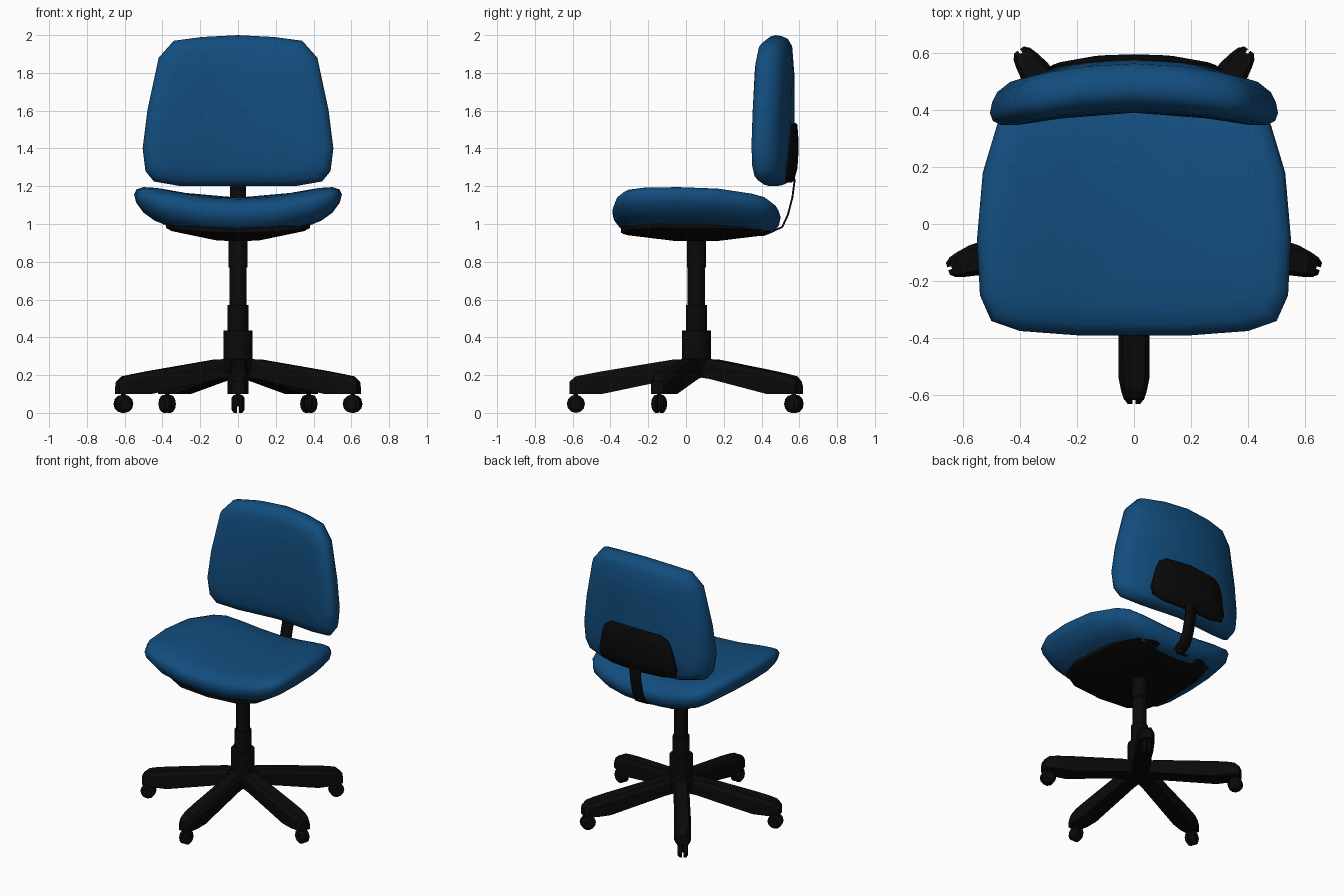
import bpy, bmesh, math
from mathutils import Matrix, Vector

if "Cube" in bpy.data.objects:
    bpy.data.objects.remove(bpy.data.objects["Cube"])


def material(name, rgb):
    m = bpy.data.materials.new(name)
    m.diffuse_color = (*rgb, 1)
    m.use_nodes = True
    m.node_tree.nodes["Principled BSDF"].inputs["Base Color"].default_value = m.diffuse_color
    return m


BLUE = material("blue_fabric", (0.006, 0.075, 0.21))
BLACK = material("black_plastic", (0.003, 0.003, 0.003))
CY = 0.055  # column and base sit slightly behind the origin


def finish(bm, name, mat, angle):
    bmesh.ops.recalc_face_normals(bm, faces=bm.faces)
    me = bpy.data.meshes.new(name)
    bm.to_mesh(me)
    bm.free()
    me.materials.append(mat)
    ob = bpy.data.objects.new(name, me)
    bpy.context.collection.objects.link(ob)
    bpy.ops.object.select_all(action='DESELECT')
    ob.select_set(True)
    bpy.context.view_layer.objects.active = ob
    bpy.ops.object.shade_smooth_by_angle(angle=math.radians(angle))
    return ob


def pad(name, half, layers, place, mat, angle=70):
    """Half outline mirrored in u, stacked as scaled rings (scale, height), bent by place(u, v, h)."""
    outline = half + [(-u, v) for u, v in reversed(half) if u > 0]
    n = len(outline)
    bm = bmesh.new()
    rings = [[bm.verts.new(place(u * s, v * s, h)) for u, v in outline] for s, h in layers[1:-1]]
    for a, b in zip(rings, rings[1:]):
        for i in range(n):
            j = (i + 1) % n
            bm.faces.new((a[i], a[j], b[j], b[i]))
    for ring, (s, h) in ((rings[0], layers[0]), (rings[-1], layers[-1])):
        c = bm.verts.new(place(0, 0, h))
        for i in range(n):
            bm.faces.new((ring[i], ring[(i + 1) % n], c))
    return finish(bm, name, mat, angle)


# Seat cushion, dished upwards at the sides
seat_half = [(0, -0.44), (0.2, -0.44), (0.4, -0.425), (0.5, -0.39), (0.54, -0.3), (0.55, -0.1),
             (0.53, 0.13), (0.47, 0.33), (0.42, 0.40), (0.32, 0.435), (0.17, 0.45), (0, 0.45)]
seat_layers = [(0, -0.1), (0.5, -0.1), (0.8, -0.095), (0.91, -0.07), (0.98, -0.03), (1, 0.01),
               (0.975, 0.042), (0.91, 0.065), (0.78, 0.082), (0.5, 0.09), (0, 0.09)]
pad("seat", seat_half, seat_layers,
    lambda u, v, h: (u, v + 0.05, 1.05 + h + 0.08 * (u / 0.5) ** 2 - 0.03 * max(0, v / 0.45) ** 2), BLUE)

# Shallow pan under the seat
pan_half = [(0, -0.4), (0.22, -0.39), (0.34, -0.33), (0.38, -0.2), (0.36, 0.15), (0.3, 0.34),
            (0.2, 0.39), (0, 0.4)]
pad("seat_pan", pan_half, [(0, 0.03), (0.5, 0.03), (1, 0.03), (1, 0), (0.92, -0.012), (0.3, -0.042), (0, -0.045)],
    lambda u, v, h: (u, v + 0.055, 0.953 + h + 0.025 * (u / 0.38) ** 2), BLACK, 40)

# Backrest cushion, wrapping forwards at the sides
back_half = [(0, 0.42), (0.19, 0.41), (0.34, 0.39), (0.42, 0.3), (0.48, 0.02), (0.505, -0.18),
             (0.49, -0.3), (0.445, -0.355), (0.3, -0.38), (0, -0.38)]
back_layers = [(0, -0.09), (0.5, -0.088), (0.8, -0.077), (0.92, -0.06), (0.98, -0.035), (1, -0.005),
               (0.985, 0.03), (0.95, 0.06), (0.86, 0.082), (0.5, 0.094), (0, 0.095)]
pad("backrest", back_half, back_layers,
    lambda u, v, h: (u, 0.48 + h - 0.085 * (u / 0.5) ** 2, 1.58 + v), BLUE)

# Mounting plate behind the backrest
plate_half = [(0, 0.165), (0.2, 0.155), (0.25, 0.125), (0.275, 0.06), (0.305, -0.08), (0.29, -0.125),
              (0.2, -0.145), (0, -0.15)]
pad("back_plate", plate_half, [(0, 0.03), (0.5, 0.03), (1, 0.03), (1, 0.08), (0.94, 0.09), (0.5, 0.095), (0, 0.095)],
    lambda u, v, h: (u, 0.5 + h - 0.085 * (u / 0.5) ** 2 - 0.02 * max(0, -v / 0.15) ** 2, 1.37 + v), BLACK, 40)

# Bent strap joining the seat pan to the back plate
path = [(0.3, 0.955), (0.45, 0.957), (0.51, 0.985), (0.54, 1.05), (0.563, 1.14), (0.575, 1.23), (0.565, 1.28),
        (0.55, 1.32)]
bm = bmesh.new()
rows = [[bm.verts.new((x, y, z)) for x in (-0.042, 0.042)] for y, z in path]
for a, b in zip(rows, rows[1:]):
    bm.faces.new((a[0], a[1], b[1], b[0]))
strap = finish(bm, "back_strap", BLACK, 40)
solid = strap.modifiers.new("thickness", 'SOLIDIFY')
solid.thickness = 0.01
solid.offset = 0

# Stepped gas column and hub, turned from one profile
profile = [(0, 0.19), (0.09, 0.19), (0.1, 0.21), (0.1, 0.275), (0.077, 0.285), (0.077, 0.435), (0.055, 0.435),
           (0.055, 0.57), (0.046, 0.57), (0.046, 0.77), (0.051, 0.77), (0.051, 0.94), (0, 0.94)]
bm = bmesh.new()
pv = [bm.verts.new((r, CY, z)) for r, z in profile]
pe = [bm.edges.new(e) for e in zip(pv, pv[1:])]
bmesh.ops.spin(bm, geom=pv + pe, cent=(0, CY, 0), axis=(0, 0, 1), angle=math.tau, steps=16)
bmesh.ops.remove_doubles(bm, verts=bm.verts, dist=1e-4)
finish(bm, "column", BLACK, 35)

# Five legs (radius, z, half width pairs along the length) with twin-wheel casters
sections = [(0.04, 0.19, 0.285, 0.05), (0.12, 0.18, 0.283, 0.05), (0.5, 0.1, 0.22, 0.055),
            (0.59, 0.1, 0.203, 0.055), (0.64, 0.1, 0.193, 0.045), (0.672, 0.1, 0.165, 0.035)]
for k in range(5):
    turn = Matrix.Translation((0, CY, 0)) @ Matrix.Rotation(math.radians(-90 + 72 * k), 4, 'Z')
    bm = bmesh.new()
    loops = []
    for r, lo, hi, w in sections:
        ring = [(-w, lo), (w, lo), (w, hi - 0.025), (w * 0.7, hi), (-w * 0.7, hi), (-w, hi - 0.025)]
        loops.append([bm.verts.new(turn @ Vector((r, t, z))) for t, z in ring])
    for a, b in zip(loops, loops[1:]):
        for i in range(6):
            j = (i + 1) % 6
            bm.faces.new((a[i], a[j], b[j], b[i]))
    bm.faces.new(loops[0])
    bm.faces.new(loops[-1])
    finish(bm, f"leg_{k + 1}", BLACK, 25)

    bm = bmesh.new()
    for side in (-1, 1):
        for inner, outer, r1, r2 in ((0.005, 0.022, 0.048, 0.048), (0.022, 0.034, 0.048, 0.032)):
            rot = Matrix.Rotation(math.radians(-90 * side), 4, 'X')
            mid = Matrix.Translation((0.638, side * (inner + outer) / 2, 0.048))
            bmesh.ops.create_cone(bm, cap_ends=True, segments=12, radius1=r1, radius2=r2,
                                  depth=outer - inner, matrix=turn @ mid @ rot)
    bmesh.ops.create_cone(bm, cap_ends=True, segments=8, radius1=0.012, radius2=0.012, depth=0.08,
                          matrix=turn @ Matrix.Translation((0.638, 0, 0.075)))
    finish(bm, f"caster_{k + 1}", BLACK, 35)
